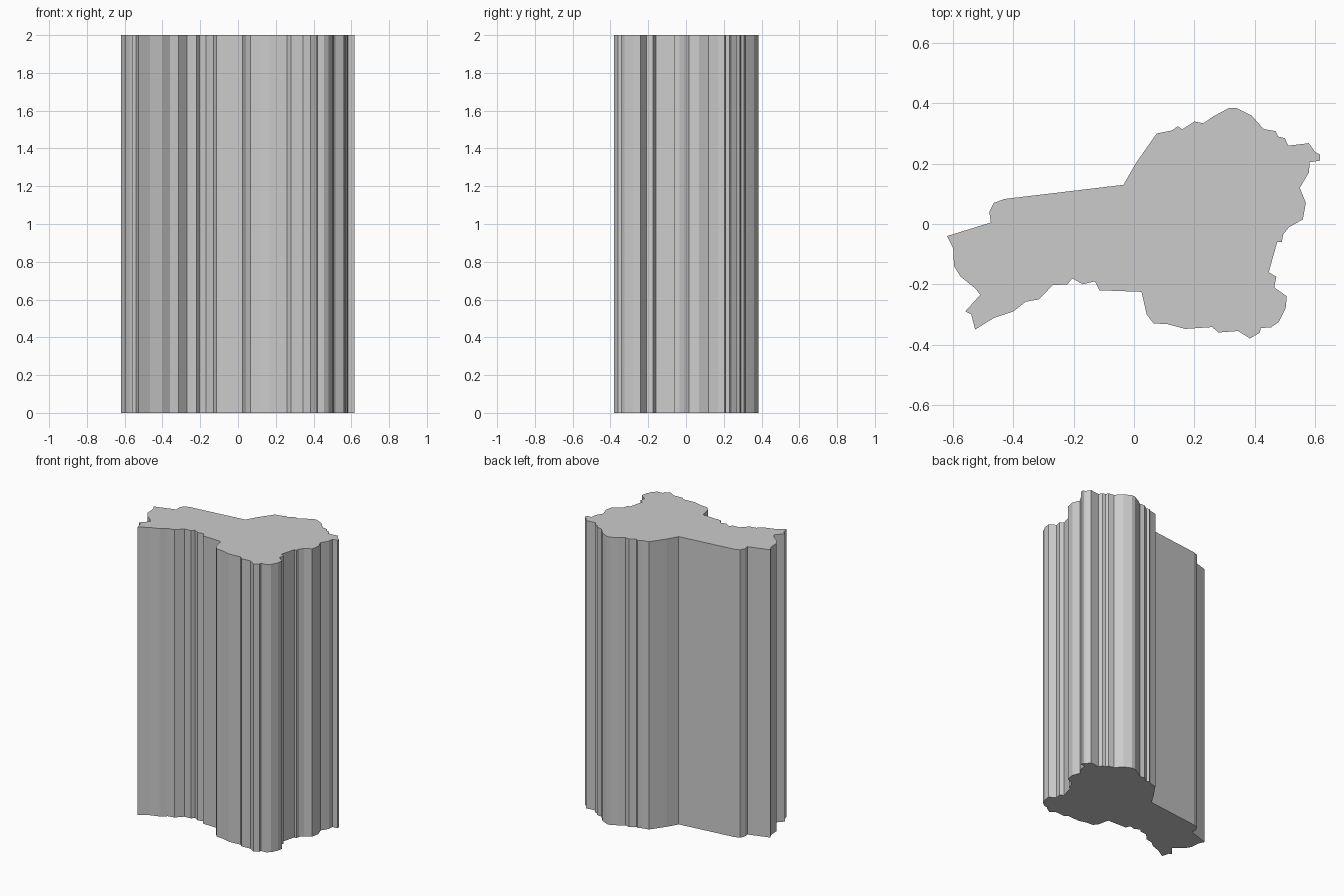
import bpy
import bmesh

HEIGHT = 2.0

# Ragged plan outline, clockwise from the far left corner
back_edge = [(-.62, -.04), (-.475, .005), (-.48, .04), (-.465, .07), (-.43, .083),
             (-.035, .13), (.005, .2), (.075, .3), (.125, .31), (.145, .324),
             (.16, .314), (.2, .34), (.23, .334), (.265, .358), (.315, .385),
             (.34, .385), (.39, .36), (.43, .315), (.47, .308)]
right_edge = [(.478, .29), (.5, .285), (.512, .26), (.58, .268), (.6, .24),
              (.617, .23), (.617, .21), (.583, .205), (.58, .17), (.55, .12),
              (.57, .07), (.56, .015), (.515, -.01), (.495, -.035), (.49, -.06),
              (.475, -.06), (.447, -.16), (.472, -.175), (.465, -.21)]
front_edge = [(.507, -.24), (.503, -.28), (.48, -.325), (.455, -.343), (.42, -.345),
              (.418, -.36), (.385, -.38), (.345, -.355), (.28, -.36), (.26, -.342),
              (.17, -.348), (.11, -.332), (.065, -.33), (.042, -.3), (.025, -.225),
              (-.115, -.22), (-.13, -.19), (-.17, -.2), (-.205, -.18), (-.22, -.2)]
left_edge = [(-.27, -.203), (-.315, -.25), (-.36, -.258), (-.4, -.29), (-.465, -.312),
             (-.527, -.35), (-.54, -.3), (-.56, -.29), (-.51, -.235), (-.525, -.215),
             (-.575, -.175), (-.597, -.14), (-.6, -.08)]
outline = back_edge + right_edge + front_edge + left_edge

# Extrude the outline into a solid column
bm = bmesh.new()
base = bm.faces.new([bm.verts.new((x, y, 0)) for x, y in outline])
result = bmesh.ops.extrude_face_region(bm, geom=[base], use_keep_orig=True)
top_verts = [g for g in result["geom"] if isinstance(g, bmesh.types.BMVert)]
bmesh.ops.translate(bm, verts=top_verts, vec=(0, 0, HEIGHT))
bmesh.ops.recalc_face_normals(bm, faces=bm.faces)

mesh = bpy.data.meshes.new("region_column")
bm.to_mesh(mesh)
bm.free()
column = bpy.data.objects.new("region_column", mesh)
bpy.context.collection.objects.link(column)
